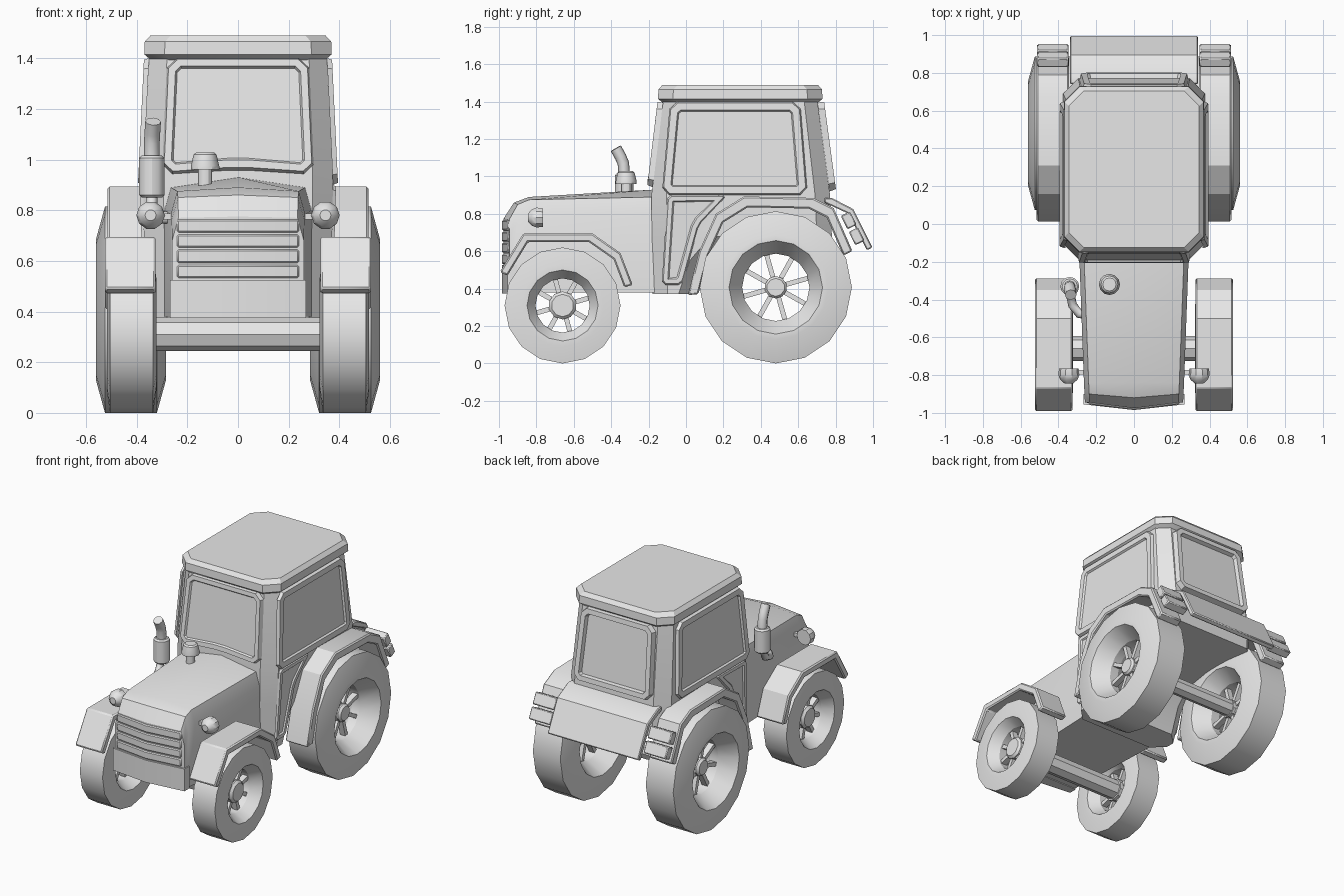
import bpy, bmesh
from math import sin, cos, pi, radians
from mathutils import Vector, Matrix

cube = bpy.data.objects.get("Cube")
if cube:
    bpy.data.objects.remove(cube)

grey = bpy.data.materials.new("plain_grey")
grey.use_nodes = True
grey.diffuse_color = (0.8, 0.8, 0.8, 1)
grey.node_tree.nodes["Principled BSDF"].inputs["Base Color"].default_value = (0.8, 0.8, 0.8, 1)
parts = []


def add(name, data, bevel=0):
    ob = bpy.data.objects.new(name, data)
    bpy.context.collection.objects.link(ob)
    data.materials.append(grey)
    if bevel:
        m = ob.modifiers.new("edge", "BEVEL")
        m.width, m.segments, m.limit_method = bevel, 1, 'ANGLE'
        m.angle_limit = radians(40)
    parts.append(ob)
    return ob


def finish(name, bm, bevel=0, recalc=True):
    if recalc:
        bmesh.ops.recalc_face_normals(bm, faces=bm.faces)
    me = bpy.data.meshes.new(name)
    bm.to_mesh(me)
    bm.free()
    return add(name, me, bevel)


def loft(name, rings, closed=False, split=None, bevel=0):
    """Skin a list of equal-length rings; cap the ends unless closed."""
    bm = bmesh.new()
    vs = [[bm.verts.new(p) for p in ring] for ring in rings]
    n = len(vs[0])
    for a, b in zip(vs, vs[1:] + vs[:1] if closed else vs[1:]):
        for i in range(n):
            bm.faces.new((a[i], a[(i + 1) % n], b[(i + 1) % n], b[i]))
    if not closed:
        bm.faces.new(vs[0])
        bm.faces.new(vs[-1])
        if split:
            for ring in (vs[0], vs[-1]):
                bmesh.ops.connect_verts(bm, verts=[ring[i] for i in split])
    return finish(name, bm, bevel)


def prism(name, pts, axis, lo, hi, bevel=0):
    """Extrude a 2D outline along x or z."""
    put = (lambda p, t: (t, *p)) if axis == "x" else (lambda p, t: (*p, t))
    return loft(name, [[put(p, t) for p in pts] for t in (lo, hi)], bevel=bevel)


def revolve(name, profile, centre, axis, sides=16, closed=False):
    """Spin (along, radius) points about an axis through centre."""
    turn = Vector((0, 0, 1)).rotation_difference(Vector(axis)).to_matrix()
    c = Vector(centre)
    rings = [[c + turn @ Vector((r * cos(2 * pi * i / sides), r * sin(2 * pi * i / sides), t))
              for i in range(sides)] for t, r in profile]
    return loft(name, rings, closed)


def box(name, centre, size, rot=0, bevel=0):
    bm = bmesh.new()
    bmesh.ops.create_cube(bm, size=1, matrix=Matrix.Translation(centre)
                          @ Matrix.Rotation(rot, 4, 'X') @ Matrix.Diagonal((*size, 1)))
    return finish(name, bm, bevel)


def octagon(z, hx, yf, yb, c):
    return [(-hx, yf + c, z), (-hx + c, yf, z), (hx - c, yf, z), (hx, yf + c, z),
            (hx, yb - c, z), (hx - c, yb, z), (-hx + c, yb, z), (-hx, yb - c, z)]


def panel(name, pts, out, rise, frame, sink, corner=0.04):
    """Raised plate with cut corners and a sunken centre."""
    pts = [Vector(p) for p in pts]
    ring = []
    for i, p in enumerate(pts):
        for q in (pts[i - 1], pts[(i + 1) % len(pts)]):
            ring.append(p + (q - p).normalized() * corner)
    bm = bmesh.new()
    f = bm.faces.new([bm.verts.new(p) for p in ring])
    f.normal_update()
    if f.normal.dot(Vector(out)) < 0:
        f.normal_flip()
    for width, depth in ((0.008, rise), (frame, 0), (0.008, -sink)):
        bmesh.ops.inset_individual(bm, faces=[f], thickness=width, depth=depth)
    finish(name, bm, recalc=False)


def band(name, pts, centre, k, lo, hi):
    """Mudguard strip: an outline thickened towards the wheel centre."""
    c = Vector(centre)
    inner = [tuple(c + (Vector(p) - c) * k) for p in pts]
    prism(name, pts + inner[::-1], "x", min(lo, hi), max(lo, hi), 0.008)


def wheel(name, s, y, z, r, x0, x1, bulge, rim, hole, hub):
    mid = (x0 + x1) / 2
    profile = [(x1 + bulge, rim), (x1 + bulge, rim + 0.03), (x1, r), (x0, r),
               (x0 - bulge, rim + 0.03), (x0 - bulge, rim), (mid - 0.03, hole), (mid + 0.03, hole)]
    revolve(name + "_tyre", [(s * t, q) for t, q in profile], (0, y, z), (1, 0, 0), 16, True)
    revolve(name + "_hub", [(-0.04, hub), (0.03, hub), (0.045, hub * 0.8)],
            (s * mid, y, z), (s, 0, 0), 10)
    for i in range(8):
        a = 2 * pi * (i + 0.35) / 8
        d = (hub + hole) / 2
        box(name + "_spoke", (s * mid, y - d * sin(a), z + d * cos(a)),
            (0.04, 0.026, hole - hub + 0.04), a)


# Bonnet with a pointed nose and a slight ridge
rings = []
for y, hx, nose, top, peak in ((-0.945, 0.26, 0.03, 0.77, 0.775), (-0.9, 0.262, 0.02, 0.85, 0.86),
                               (-0.84, 0.265, 0, 0.875, 0.89), (-0.16, 0.29, 0, 0.89, 0.93)):
    half = [(hx, y, 0.38), (hx, y, top - 0.09), (hx - 0.025, y, top)]
    rings.append([(0, y - nose, 0.38)] + half + [(0, y - nose, peak)]
                 + [(-x, b, z) for x, b, z in half[::-1]])
loft("bonnet", rings, split=(0, 4))

# Grille bars and lower nose panel
for i in range(4):
    prism("grille_bar", [(-0.24, -0.955), (0, -0.985), (0.24, -0.955), (0.24, -0.9), (-0.24, -0.9)],
          "z", 0.532 + 0.06 * i, 0.584 + 0.06 * i, 0.006)
prism("nose_panel", [(-0.268, -0.955), (0, -0.985), (0.268, -0.955), (0.268, -0.9), (-0.268, -0.9)],
      "z", 0.375, 0.525)

# Cab shell, footwell and roof
loft("cab", [octagon(0.68, 0.37, -0.182, 0.78, 0.08), octagon(0.9, 0.375, -0.185, 0.77, 0.08),
             octagon(1.42, 0.35, -0.12, 0.70, 0.07)])
loft("footwell", [octagon(0.37, 0.36, -0.178, 0.04, 0.08), octagon(0.55, 0.365, -0.18, 0.1, 0.08),
                  octagon(0.69, 0.37, -0.182, 0.22, 0.08)])
loft("roof", [octagon(1.39, 0.34, -0.12, 0.70, 0.07), octagon(1.415, 0.37, -0.15, 0.73, 0.08),
              octagon(1.465, 0.368, -0.147, 0.727, 0.08), octagon(1.49, 0.345, -0.125, 0.705, 0.08)])


def cab_x(z):
    return 0.375 - max(0, z - 0.9) * 0.048 + min(0, z - 0.9) * 0.028


# Windscreen and rear window
panel("windscreen", [(-0.3, -0.178, 0.94), (0, -0.178, 0.96), (0.3, -0.178, 0.94),
                     (0.28, -0.122, 1.40), (-0.28, -0.122, 1.40)], (0, -1, 0), 0.03, 0.03, 0.012)
panel("rear_window", [(-0.29, 0.768, 0.92), (0.29, 0.768, 0.92), (0.27, 0.703, 1.40),
                      (-0.27, 0.703, 1.40)], (0, 1, 0), 0.035, 0.035, 0.025)

# Rear slanted plate and axles
prism("rear_plate", [(0.74, 0.885), (0.78, 0.885), (0.895, 0.825), (0.997, 0.62), (0.967, 0.605),
                     (0.87, 0.8), (0.74, 0.86)], "x", -0.34, 0.34, 0.006)
revolve("front_axle", [(-0.42, 0.066), (0.42, 0.066)], (0, -0.66, 0.31), (1, 0, 0), 8)
revolve("rear_axle", [(-0.42, 0.055), (0.42, 0.055)], (0, 0.48, 0.41), (1, 0, 0), 8)

for s in (1, -1):
    # Wheels
    wheel("front_wheel", s, -0.66, 0.31, 0.31, 0.335, 0.505, 0.013, 0.19, 0.145, 0.075)
    wheel("rear_wheel", s, 0.48, 0.407, 0.407, 0.32, 0.525, 0.035, 0.25, 0.18, 0.06)

    # Mudguards
    band("front_mudguard", [(-0.995, 0.49), (-0.87, 0.695), (-0.5, 0.695), (-0.35, 0.59),
                            (-0.285, 0.42)], (-0.66, 0.31), 0.88, s * 0.325, s * 0.525)
    band("rear_mudguard", [(0.01, 0.365), (0.07, 0.6), (0.16, 0.8), (0.31, 0.893), (0.68, 0.885),
                           (0.79, 0.83), (0.89, 0.6)], (0.48, 0.41), 0.88, s * 0.345, s * 0.515)

    # Tail lamps
    for y, z in ((0.87, 0.765), (0.912, 0.68)):
        box("tail_lamp", (s * 0.43, y, z), (0.165, 0.055, 0.08), radians(26), 0.006)

    # Side window and door
    panel("side_window", [(s * cab_x(z), y, z) for y, z in
                          ((-0.13, 0.9), (-0.085, 1.40), (0.61, 1.40), (0.65, 0.9))],
          (s, 0, 0), 0.02, 0.04, 0.012)
    panel("door_panel", [(s * cab_x(z), y, z) for y, z in
                         ((-0.13, 0.42), (-0.1, 0.9), (0.22, 0.9), (0.07, 0.74), (-0.02, 0.42))],
          (s, 0, 0), 0.012, 0.025, 0.008, 0.02)

    # Headlamps with a short bracket
    revolve("headlamp", [(0, 0.052), (0.035, 0.056), (0.06, 0.045), (0.08, 0.022)],
            (s * 0.345, -0.765, 0.78), (0, -1, 0), 10)
    box("headlamp_bracket", (s * 0.28, -0.785, 0.775), (0.06, 0.025, 0.025))


def pipe(name, pts, radius):
    cu = bpy.data.curves.new(name, 'CURVE')
    cu.dimensions, cu.bevel_depth, cu.bevel_resolution, cu.use_fill_caps = '3D', radius, 2, True
    sp = cu.splines.new('POLY')
    sp.points.add(len(pts) - 1)
    for p, co in zip(sp.points, pts):
        p.co = (*co, 1)
    add(name, cu)


# Exhaust and air intake
pipe("exhaust_elbow", [(-0.25, -0.48, 0.77), (-0.29, -0.475, 0.77), (-0.325, -0.43, 0.775),
                       (-0.34, -0.36, 0.8), (-0.34, -0.335, 0.87)], 0.024)
revolve("exhaust_muffler", [(0, 0.04), (0.01, 0.05), (0.155, 0.05), (0.165, 0.04)],
        (-0.34, -0.33, 0.85), (0, 0, 1), 12)
pipe("exhaust_pipe", [(-0.34, -0.33, 1.0), (-0.34, -0.335, 1.07), (-0.338, -0.35, 1.105),
                      (-0.335, -0.375, 1.15)], 0.031)
revolve("air_intake_stem", [(0, 0.028), (0.1, 0.028)], (-0.13, -0.32, 0.87), (0, 0, 1), 12)
revolve("air_intake_cap", [(0, 0.056), (0.015, 0.056), (0.06, 0.045), (0.068, 0.035)],
        (-0.13, -0.32, 0.96), (0, 0, 1), 12)

# Smooth shading with sharp edges kept
bpy.ops.object.select_all(action='DESELECT')
for ob in parts:
    if ob.type == 'MESH':
        ob.select_set(True)
        bpy.context.view_layer.objects.active = ob
bpy.ops.object.shade_smooth_by_angle(angle=radians(30))
